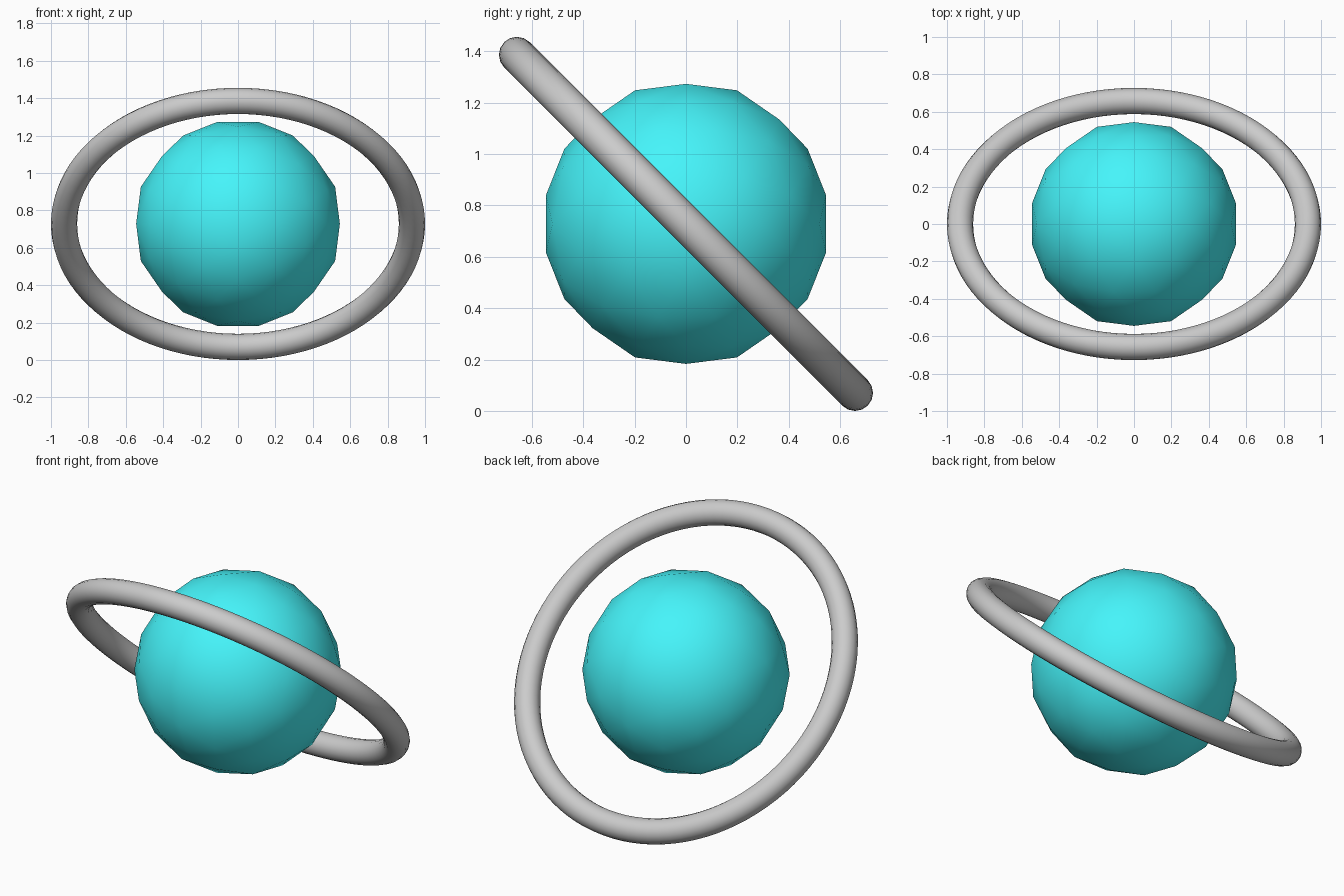
import bpy
import bmesh
import math

if "Cube" in bpy.data.objects:
    bpy.data.objects.remove(bpy.data.objects["Cube"])

CENTRE = (0, 0, 0.728)
BALL_RADIUS = 0.556
PHI = (1 + math.sqrt(5)) / 2

# Faceted ball: icosahedron with every edge split in three, pushed out to a sphere
bm = bmesh.new()
for a in (-1, 1):
    for b in (-PHI, PHI):
        for co in ((a, 0, b), (b, a, 0), (0, b, a)):
            bm.verts.new(co)
bmesh.ops.convex_hull(bm, input=bm.verts[:])
bmesh.ops.subdivide_edges(bm, edges=bm.edges[:], cuts=2, use_grid_fill=True)
for v in bm.verts:
    v.co = v.co.normalized() * BALL_RADIUS
bmesh.ops.recalc_face_normals(bm, faces=bm.faces[:])
for f in bm.faces:
    f.smooth = True

mesh = bpy.data.meshes.new("ball")
bm.to_mesh(mesh)
bm.free()
ball = bpy.data.objects.new("ball", mesh)
ball.location = CENTRE
bpy.context.collection.objects.link(ball)

cyan = bpy.data.materials.new("cyan")
cyan.diffuse_color = (0.06, 0.91, 0.96, 1)
cyan.use_nodes = True
cyan.node_tree.nodes["Principled BSDF"].inputs["Base Color"].default_value = cyan.diffuse_color
mesh.materials.append(cyan)

# Ring tilted 45 degrees, high at the front and low at the back
bpy.ops.mesh.primitive_torus_add(
    major_radius=0.93, minor_radius=0.07,
    major_segments=100, minor_segments=16,
    location=CENTRE, rotation=(math.radians(-45), 0, 0))
ring = bpy.context.object
ring.name = "ring"
bpy.ops.object.shade_smooth()
